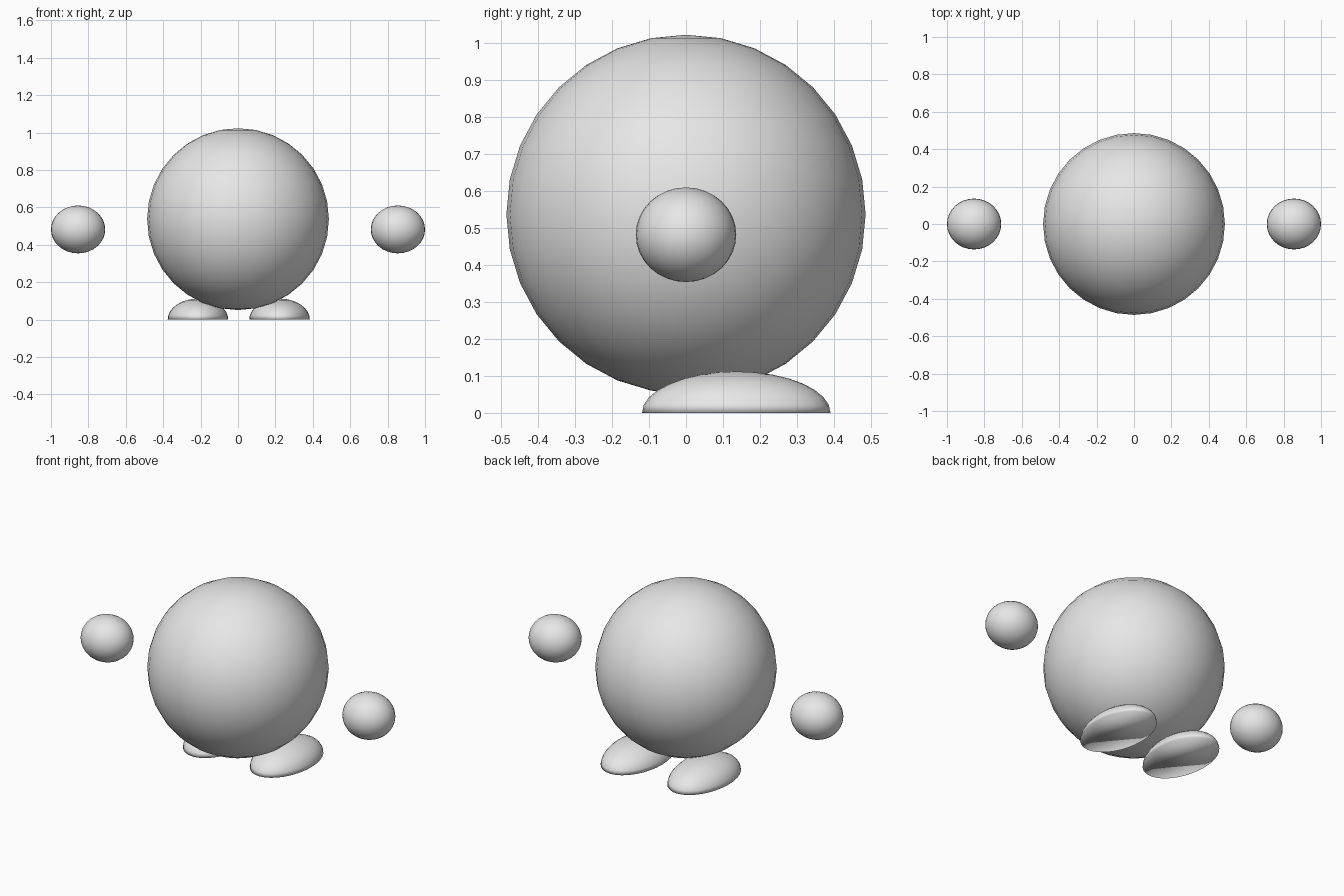
import bpy
import bmesh
from mathutils import Matrix, Vector

cube = bpy.data.objects.get("Cube")
if cube:
    bpy.data.objects.remove(cube, do_unlink=True)

# One plain grey for every part
GREY = (0.8, 0.8, 0.8, 1.0)
grey = bpy.data.materials.new("plain grey")
grey.use_nodes = True
grey.diffuse_color = GREY
grey.node_tree.nodes["Principled BSDF"].inputs["Base Color"].default_value = GREY


def ellipsoid(name, centre, radii, half=False):
    """Smooth ellipsoid; with half=True only the capped upper dome is kept."""
    bm = bmesh.new()
    bmesh.ops.create_uvsphere(bm, u_segments=32, v_segments=16, radius=1)
    if half:
        below = [v for v in bm.verts if v.co.z < -0.01]
        bmesh.ops.delete(bm, geom=below, context='VERTS')
        rim = [e for e in bm.edges if e.is_boundary]
        bmesh.ops.contextual_create(bm, geom=rim)
    bmesh.ops.transform(bm, matrix=Matrix.Diagonal(Vector(radii)).to_4x4(), verts=bm.verts)
    bmesh.ops.recalc_face_normals(bm, faces=bm.faces)
    for face in bm.faces:
        face.smooth = True
    mesh = bpy.data.meshes.new(name)
    bm.to_mesh(mesh)
    bm.free()
    mesh.materials.append(grey)
    obj = bpy.data.objects.new(name, mesh)
    obj.location = centre
    bpy.context.collection.objects.link(obj)
    return obj


# Round body
ellipsoid("body", (0, 0, 0.537), (0.486, 0.486, 0.486))

# Floating hands and flat-soled feet
for side, sign in (("left", 1), ("right", -1)):
    ellipsoid(side + "_hand", (sign * 0.855, 0, 0.482), (0.145, 0.136, 0.128))
    ellipsoid(side + "_foot", (sign * 0.218 + 0.004, 0.136, 0), (0.162, 0.255, 0.112), half=True)
